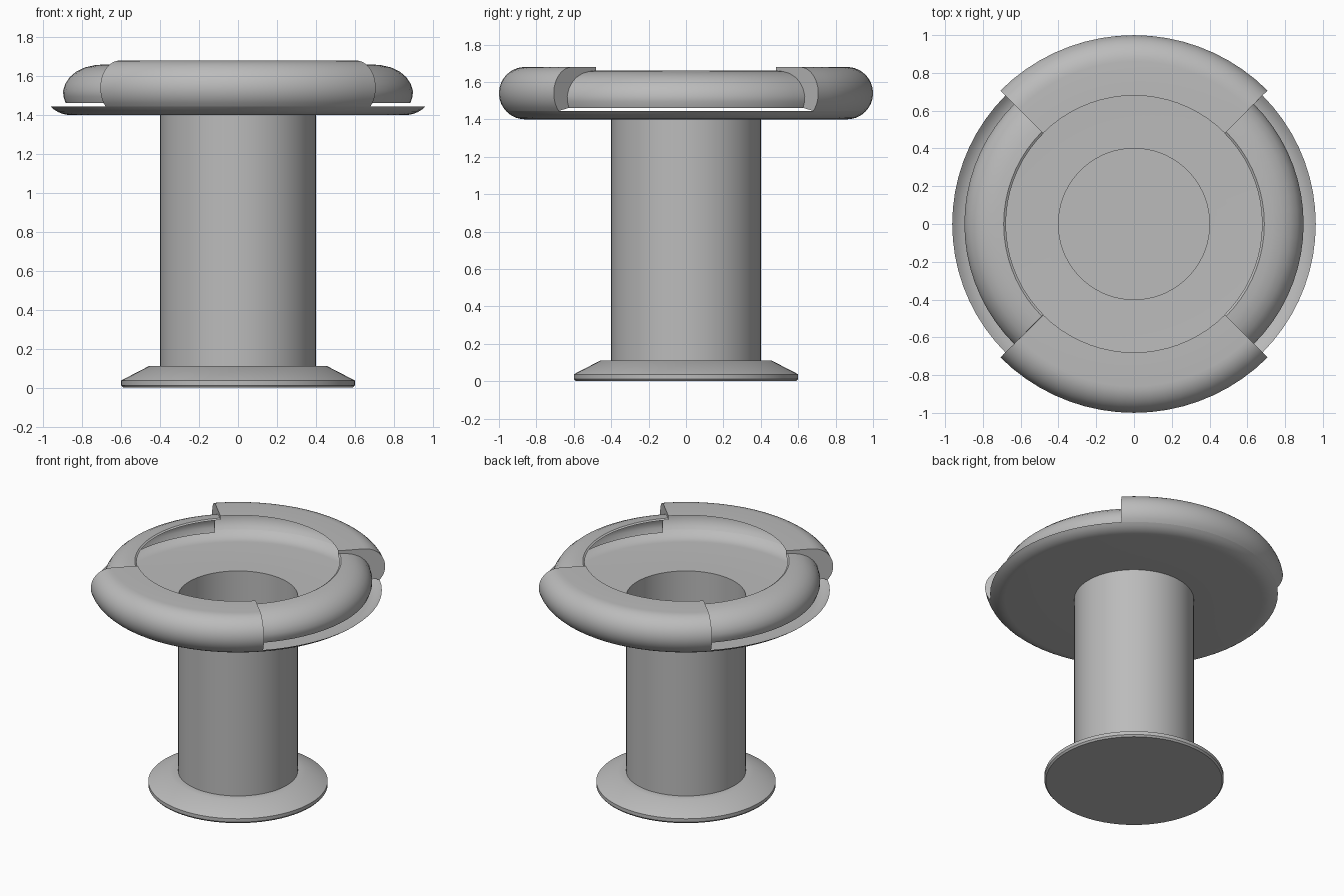
import bpy, bmesh, math

if "Cube" in bpy.data.objects:
    bpy.data.objects.remove(bpy.data.objects["Cube"])

grey = bpy.data.materials.new("plain grey")
grey.diffuse_color = (0.5, 0.5, 0.5, 1)
grey.use_nodes = True
grey.node_tree.nodes["Principled BSDF"].inputs["Base Color"].default_value = grey.diffuse_color


def finish(name, bm):
    bmesh.ops.remove_doubles(bm, verts=bm.verts, dist=1e-5)
    me = bpy.data.meshes.new(name)
    bm.to_mesh(me)
    bm.free()
    me.materials.append(grey)
    ob = bpy.data.objects.new(name, me)
    bpy.context.collection.objects.link(ob)
    bpy.context.view_layer.objects.active = ob
    ob.select_set(True)
    bpy.ops.object.shade_smooth_by_angle(angle=math.radians(32))
    ob.select_set(False)
    return ob


def sweep(name, profile, start=0, end=360, step=5):
    """Turn an (r, z) profile about z between two angles."""
    bm = bmesh.new()
    n = round((end - start) / step)
    rows = []
    for i in range(n + 1):
        a = math.radians(start + i * step)
        rows.append([bm.verts.new((r * math.cos(a), r * math.sin(a), z)) for r, z in profile])
    for p, q in zip(rows, rows[1:]):
        for k in range(len(profile) - 1):
            if profile[k][0] == 0:
                bm.faces.new((p[k], q[k + 1], p[k + 1]))
            else:
                bm.faces.new((p[k], q[k], q[k + 1], p[k + 1]))
    return finish(name, bm)


def arc(a0, a1, n):
    """Points on the round outer edge of the rim."""
    out = []
    for i in range(n + 1):
        a = math.radians(a0 + (a1 - a0) * i / n)
        out.append((0.86 + 0.14 * math.cos(a), 1.54 + 0.14 * math.sin(a)))
    return out


# foot: closed disc with sloped edge
sweep("foot", [(0, 0), (0.59, 0), (0.6, 0.012), (0.6, 0.037), (0.455, 0.112), (0.4, 0.112)])
# open tubular stem
sweep("stem", [(0.4, 0.112), (0.4, 1.4)])
# bowl floor with upturned lip
LIP = -43
sweep("bowl_floor", [(0.4, 1.4)] + arc(-90, LIP, 5))

outer = arc(LIP, 90, 14) + [(0.68, 1.68)]
inner = [(0.885, 1.462), (0.897, 1.495), (0.898, 1.525), (0.887, 1.56), (0.865, 1.594),
         (0.83, 1.624), (0.785, 1.645), (0.735, 1.656), (0.69, 1.66), (0.678, 1.652)]
for side, mid in (("back", 90), ("front", 270)):
    sweep(side + "_rim", outer, mid - 45, mid + 45)
for side, mid in (("right", 0), ("left", 180)):
    sweep(side + "_sunken_rim", inner, mid - 45, mid + 45)

# walls closing the step between raised and sunken rim
for i in range(4):
    a = math.radians(45 + 90 * i)
    bm = bmesh.new()
    loop = outer + inner[::-1]
    bm.faces.new([bm.verts.new((r * math.cos(a), r * math.sin(a), z)) for r, z in loop])
    bmesh.ops.triangulate(bm, faces=bm.faces[:])
    finish("step_wall_%d" % (i + 1), bm)
